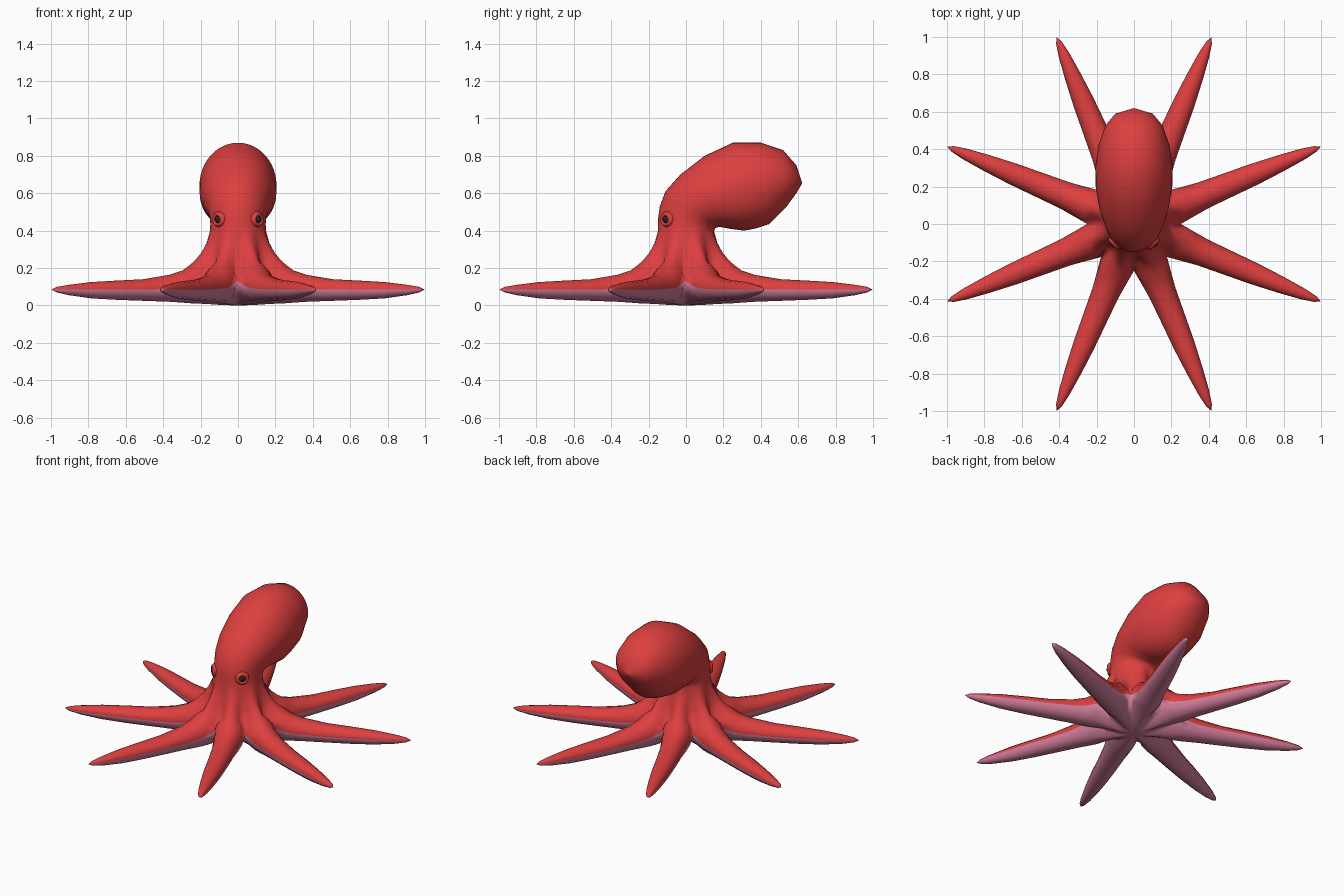
import bpy, bmesh
from math import sin, cos, pi, radians
from mathutils import Vector, Matrix

cube = bpy.data.objects.get("Cube")
if cube:
    bpy.data.objects.remove(cube)


def make_material(name, colour):
    mat = bpy.data.materials.new(name)
    mat.use_nodes = True
    mat.diffuse_color = (*colour, 1)
    mat.node_tree.nodes["Principled BSDF"].inputs["Base Color"].default_value = (*colour, 1)
    return mat


RED = make_material("skin red", (0.73, 0.05, 0.05))
PINK = make_material("underside pink", (0.62, 0.2, 0.32))
DARK = make_material("eye dark", (0.015, 0.018, 0.018))

SEG = 6                      # columns across one arm
HALF = pi / 8                # half the angle of one arm sector
WEB_R, WEB_Z = 0.25, 0.13    # where neighbouring arms meet

# Inner rings: ridge radius, ridge height, valley radius, valley height
UPPER = [(.15, .40, .15, .40), (.178, .335, .16, .33),
         (.21, .285, .172, .26), (.245, .245, .195, .19)]
LOWER = [(0, 0, 0, 0), (.09, .002, .09, .012), (.18, .008, .17, .045)]
# Arm rings: distance, half width, seam, top, bottom
ARM = [(.32, .084, .10, .188, .015), (.40, .074, .09, .163, .02),
       (.55, .066, .085, .14, .025), (.70, .058, .085, .133, .03),
       (.85, .045, .085, .125, .038), (.98, .03, .085, .11, .055),
       (1.05, .016, .085, .099, .07), (1.08, 0, .085, .085, .085)]
# Mantle sections: front y, front z, back y, back z, half width
MANTLE = [(-.15, .40, .15, .40, .15), (-.15, .46, .153, .405, .148),
          (-.14, .53, .158, .415, .15), (-.11, .61, .18, .42, .163),
          (-.03, .70, .235, .41, .187), (.10, .80, .31, .40, .205),
          (.25, .87, .375, .412, .206), (.40, .87, .445, .435, .19),
          (.52, .83, .535, .525, .152), (.59, .75, .59, .60, .10),
          (.62, .66, .62, .65, 0)]


def sector_rows(inner, ridge, top):
    """Rows of points for one half (upper or lower) of an arm along +x."""
    rows = []
    columns = [2 * j / SEG - 1 for j in range(SEG + 1)]
    for rr, rz, vr, vz in inner:
        row = []
        for u in columns:
            k = (1 + cos(pi * u)) / 2
            r, z = vr + (rr - vr) * k, vz + (rz - vz) * k
            row.append(Vector((r * cos(HALF * u), r * sin(HALF * u), z)))
        rows.append(row)
    web_x, web_y = WEB_R * cos(HALF), WEB_R * sin(HALF)
    rings = [(web_x, ridge[0], web_y, WEB_Z, ridge[1])]
    rings += [(x, x, w, s, t if top else b) for x, w, s, t, b in ARM]
    for edge_x, mid_x, w, seam, z in rings:
        row = []
        for u in columns:
            a = u * pi / 2
            row.append(Vector((edge_x + (mid_x - edge_x) * cos(a), w * sin(a),
                               seam + (z - seam) * cos(a))))
        rows.append(row)
    return rows


def add_grid(bm, rows, material, closed=False):
    grid = [[bm.verts.new(p) for p in row] for row in rows]
    n = len(grid[0])
    for a, b in zip(grid, grid[1:]):
        for j in range(n if closed else n - 1):
            k = (j + 1) % n
            bm.faces.new((a[j], a[k], b[k], b[j])).material_index = material


def finish(name, bm, materials):
    bmesh.ops.remove_doubles(bm, verts=bm.verts, dist=0.0005)
    bmesh.ops.dissolve_degenerate(bm, edges=bm.edges, dist=0.0001)
    bmesh.ops.recalc_face_normals(bm, faces=bm.faces)
    for f in bm.faces:
        f.smooth = True
    mesh = bpy.data.meshes.new(name)
    bm.to_mesh(mesh)
    bm.free()
    for m in materials:
        mesh.materials.append(m)
    obj = bpy.data.objects.new(name, mesh)
    bpy.context.collection.objects.link(obj)
    return obj


# Body: eight arms, joined by webs, with the bent mantle on top
bm = bmesh.new()
for top in (True, False):
    rows = sector_rows(UPPER if top else LOWER, (.28, .215) if top else (.28, .012), top)
    for i in range(8):
        turn = Matrix.Rotation(HALF * (2 * i + 1), 3, 'Z')
        add_grid(bm, [[turn @ p for p in row] for row in rows], 0 if top else 1)

mantle_rows = []
for fy, fz, by, bz, w in MANTLE:
    row = []
    for j in range(8 * SEG):
        a = 2 * pi * j / (8 * SEG)
        k = (1 + sin(a)) / 2
        row.append(Vector((w * cos(a), fy + (by - fy) * k, fz + (bz - fz) * k)))
    mantle_rows.append(row)
add_grid(bm, mantle_rows, 0, closed=True)
finish("octopus_body", bm, [RED, PINK])

# Eyes: a rounded lid ring around a dark ball on each side
for side, label in ((1, "left"), (-1, "right")):
    out = Vector((side, -1, 0)).normalized()
    centre = out * 0.146 + Vector((0, 0, 0.46))
    frame = Matrix.Translation(centre) @ out.to_track_quat('Z', 'Y').to_matrix().to_4x4()

    lid = bmesh.new()
    profile = [(.046, -.02), (.042, .002), (.034, .014), (.025, .016), (.018, .008), (.016, -.01)]
    add_grid(lid, [[frame @ Vector((r * cos(a), r * sin(a), h))
                    for a in (2 * pi * j / 16 for j in range(16))]
                   for r, h in profile], 0, closed=True)
    finish(label + "_eyelid", lid, [RED])

    ball = bmesh.new()
    bmesh.ops.create_uvsphere(ball, u_segments=16, v_segments=10, radius=0.022, matrix=frame)
    finish(label + "_eye", ball, [DARK])
